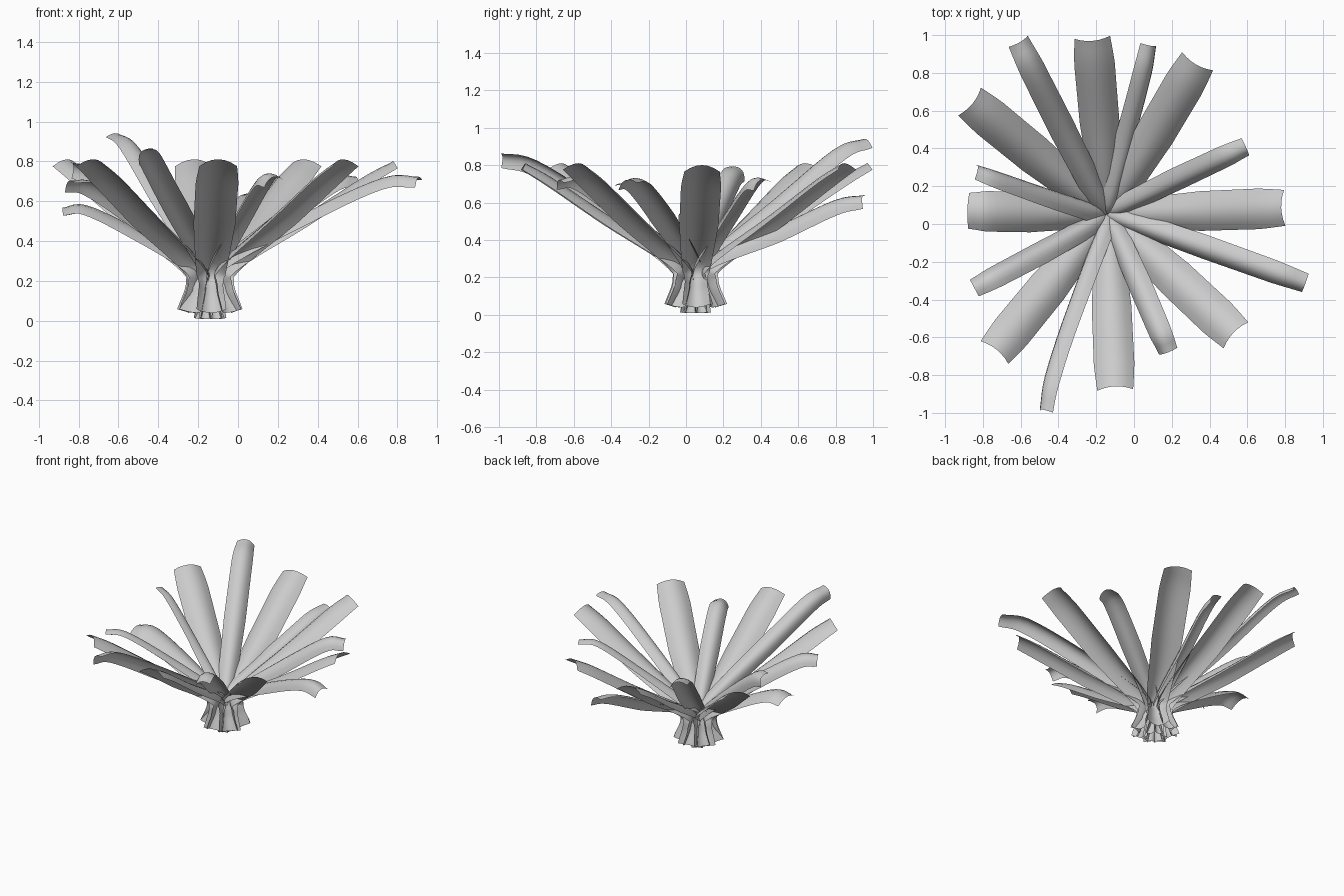
import bpy, bmesh, math
from mathutils import Vector, Matrix

if "Cube" in bpy.data.objects:
    bpy.data.objects.remove(bpy.data.objects["Cube"])

CENTRE = Vector((-0.14, 0.05, 0))
ACROSS, STEPS = 6, 5


def spline(pts, steps):
    """Catmull-Rom through the control points."""
    p = [2 * pts[0] - pts[1]] + pts + [2 * pts[-1] - pts[-2]]
    out = []
    for i in range(1, len(p) - 2):
        a, b, c, d = p[i - 1:i + 3]
        for k in range(steps):
            t = k / steps
            out.append(0.5 * (2 * b + (c - a) * t + (2 * a - 5 * b + 4 * c - d) * t * t
                              + (3 * b - a - 3 * c + d) * t ** 3))
    return out + [pts[-1]]


def interp(vals, t):
    x = t * (len(vals) - 1)
    i = min(int(x), len(vals) - 2)
    return vals[i] + (vals[i + 1] - vals[i]) * (x - i)


def leaf(name, tip, foot, widths, depths, lift, twist=0, bow=0):
    """Arched strap leaf rising from the crown, bending out to its tip."""
    tip = Vector(tip)
    flat = Vector((tip.x, tip.y, 0)) - CENTRE
    R, H = flat.length, tip.z
    out = flat.normalized()
    side = Vector((0, 0, 1)).cross(out)
    path = list(foot)
    r0, z0 = path[-1]
    for f, h in ((0.45, lift[0]), (0.82, lift[1]), (1, 0)):
        path.append((r0 + (R - r0) * f, z0 + (H - z0) * f + h))
    line = spline([Vector((r, 0, z)) for r, z in path], STEPS)
    bm = bmesh.new()
    rows = []
    n = len(line) - 1
    for i, p in enumerate(line):
        t = i / n
        d = (line[min(i + 1, n)] - line[max(i - 1, 0)]).normalized()
        tan = out * d.x + Vector((0, 0, d.z))
        turn = Matrix.Rotation(math.radians(twist) * min(1, t / 0.6), 3, tan)
        s, nrm = turn @ side, turn @ tan.cross(side)
        sway = math.sin(math.pi * max(0, (t - 0.4) / 0.6)) * bow
        c = CENTRE + out * p.x + Vector((0, 0, p.z)) + side * sway
        w, dep = interp(widths, t), interp(depths, t)
        row = []
        for j in range(ACROSS + 1):
            u = 2 * j / ACROSS - 1
            row.append(bm.verts.new(c + s * (u * w / 2) - nrm * (dep * (u * u - 0.3))))
        rows.append(row)
    for a, b in zip(rows, rows[1:]):
        for j in range(ACROSS):
            bm.faces.new((a[j], a[j + 1], b[j + 1], b[j]))
    me = bpy.data.meshes.new(name)
    bm.to_mesh(me)
    bm.free()
    for f in me.polygons:
        f.use_smooth = True
    ob = bpy.data.objects.new(name, me)
    bpy.context.collection.objects.link(ob)


# Broad leaves: tip position and lift above the straight line
broad = [((0.785, 0.085, 0.79), (0.00, 0.01)), ((0.33, 0.85, 0.80), (0.00, 0.01)),
         ((-0.22, 0.975, 0.80), (0.00, 0.01)), ((-0.86, 0.64, 0.80), (0.00, 0.01)),
         ((-0.88, 0.07, 0.555), (0.05, 0.06)), ((-0.73, -0.67, 0.80), (0.00, 0.01)),
         ((-0.10, -0.865, 0.80), (0.00, 0.01)), ((0.53, -0.58, 0.80), (0.00, 0.01))]
for i, (tip, lift) in enumerate(broad):
    leaf(f"broad_leaf_{i + 1}", tip, [(0.12, 0.045), (0.075, 0.17), (0.10, 0.28)],
         [0.15, 0.12, 0.15, 0.21, 0.215, 0.19], [0.05, 0.05, 0.06, 0.055, 0.05, 0.04], lift)

# Narrow leaves: tip position, lift, twist in degrees, sideways bow, width factor
narrow = [((-0.605, 0.965, 0.93), (0.03, 0.06), 15, 0.0, 1.1),
          ((0.09, 0.945, 0.62), (0.01, 0.03), 40, -0.01, 1.0),
          ((0.595, 0.40, 0.71), (0.05, 0.07), 25, 0.0, 1.0),
          ((0.905, -0.32, 0.71), (0.06, 0.07), 20, 0.0, 1.0),
          ((0.175, -0.68, 0.71), (0.06, 0.08), 20, 0.0, 1.0),
          ((-0.48, -0.985, 0.84), (0.04, 0.06), 50, -0.03, 0.95),
          ((-0.85, -0.33, 0.69), (0.05, 0.06), 25, 0.0, 1.0),
          ((-0.83, 0.29, 0.77), (0.04, 0.05), 48, 0.0, 1.0)]
for i, (tip, lift, twist, bow, k) in enumerate(narrow):
    leaf(f"narrow_leaf_{i + 1}", tip, [(0.06, 0.01), (0.025, 0.17), (0.06, 0.29)],
         [w * k for w in (0.07, 0.08, 0.11, 0.135, 0.13, 0.11)],
         [0.02, 0.03, 0.05, 0.045, 0.04, 0.035], lift, twist, bow)
